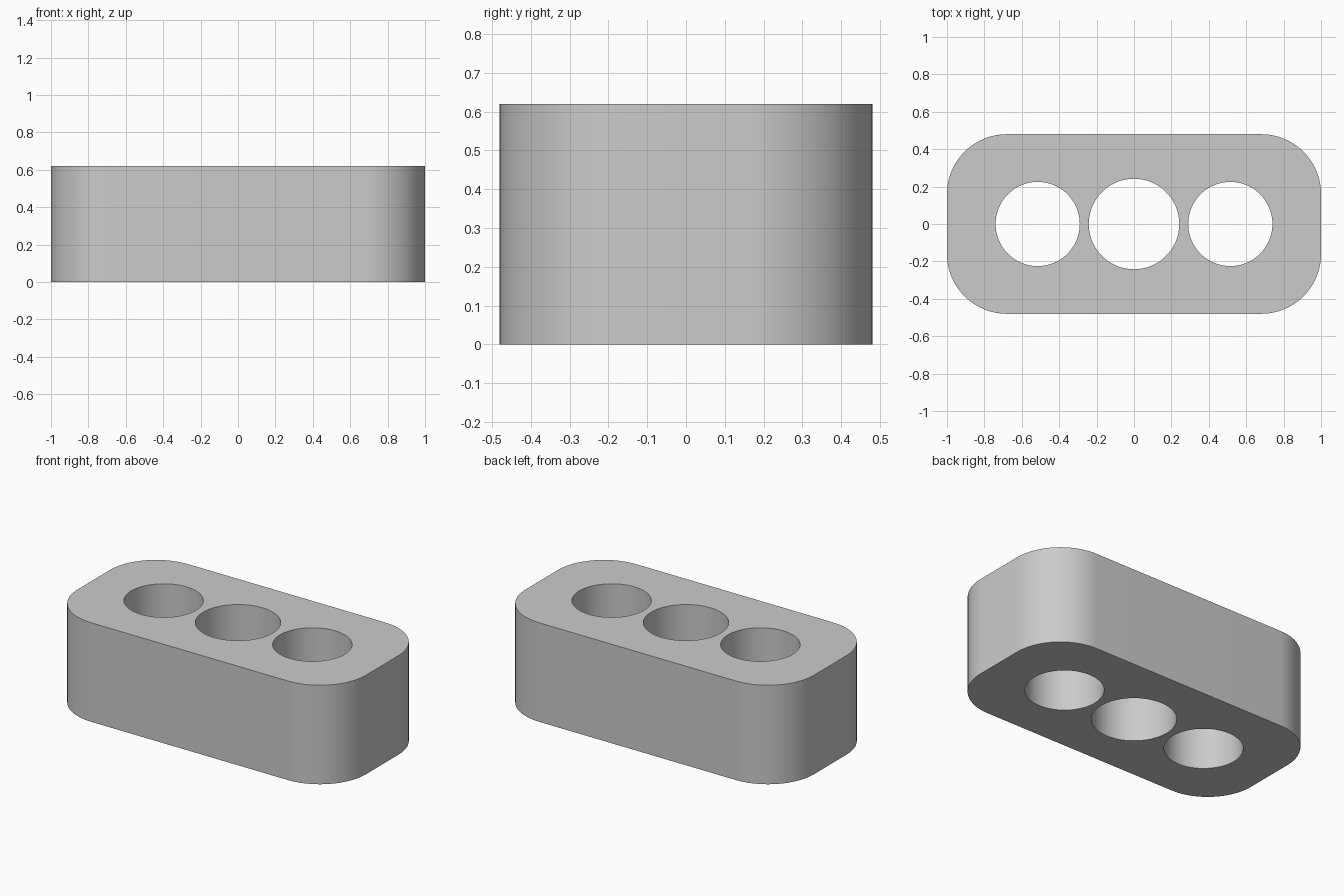
import bpy, bmesh, math

if "Cube" in bpy.data.objects:
    bpy.data.objects.remove(bpy.data.objects["Cube"])

HEIGHT = 0.62
HALF_X, HALF_Y, CORNER = 1.0, 0.48, 0.32

grey = bpy.data.materials.new("plain grey")
grey.diffuse_color = (0.6, 0.6, 0.6, 1)
grey.use_nodes = True
grey.node_tree.nodes["Principled BSDF"].inputs["Base Color"].default_value = grey.diffuse_color


def arc(cx, cy, r, start, end, n):
    return [(cx + r * math.cos(start + (end - start) * i / n),
             cy + r * math.sin(start + (end - start) * i / n)) for i in range(n + 1)]


def add_loop(curve, points):
    spline = curve.splines.new('POLY')
    spline.points.add(len(points) - 1)
    for p, (x, y) in zip(spline.points, points):
        p.co = (x, y, 0, 1)
    spline.use_cyclic_u = True


curve = bpy.data.curves.new("block_profile", 'CURVE')
curve.dimensions = '2D'
curve.fill_mode = 'BOTH'
curve.extrude = HEIGHT / 2

# Rounded rectangle outline
outline = []
for k, (sx, sy) in enumerate([(1, 1), (-1, 1), (-1, -1), (1, -1)]):
    a = k * math.pi / 2
    outline += arc(sx * (HALF_X - CORNER), sy * (HALF_Y - CORNER), CORNER, a, a + math.pi / 2, 24)
add_loop(curve, outline)

# Three through holes, the middle one slightly larger
for x, r in [(-0.515, 0.225), (0, 0.242), (0.515, 0.225)]:
    add_loop(curve, arc(x, 0, r, 0, 2 * math.pi, 96)[:-1])

block = bpy.data.objects.new("three_hole_block", curve)
bpy.context.collection.objects.link(block)
block.location.z = HEIGHT / 2
bpy.context.view_layer.objects.active = block
block.select_set(True)
bpy.ops.object.convert(target='MESH')
block = bpy.context.object

# Weld the caps to the walls
bm = bmesh.new()
bm.from_mesh(block.data)
bmesh.ops.remove_doubles(bm, verts=bm.verts, dist=1e-5)
bmesh.ops.recalc_face_normals(bm, faces=bm.faces)
bm.to_mesh(block.data)
bm.free()

block.data.materials.clear()
block.data.materials.append(grey)
bpy.ops.object.shade_smooth_by_angle(angle=math.radians(30))
